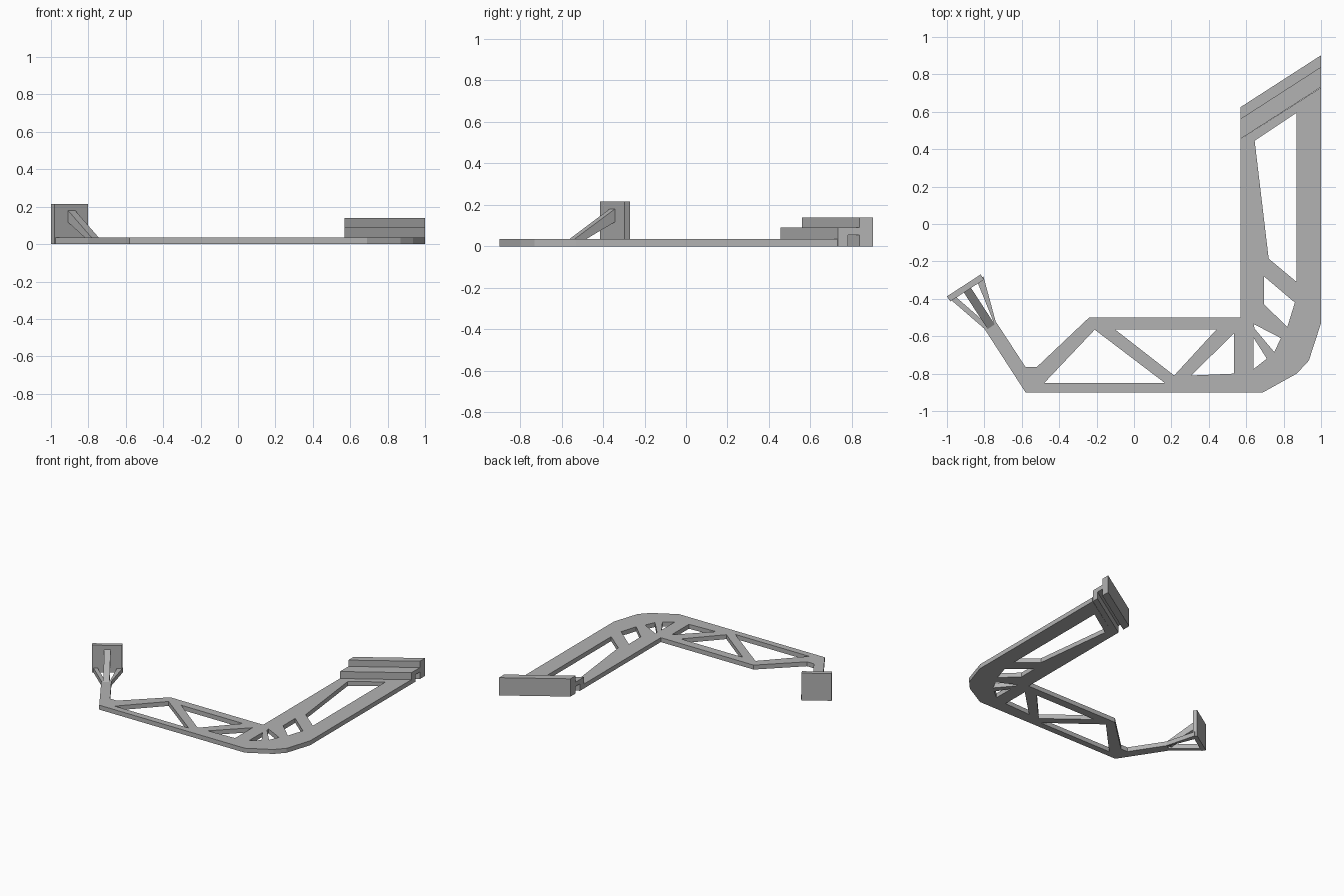
import bpy
import bmesh
from mathutils import Vector

cube = bpy.data.objects.get("Cube")
if cube:
    bpy.data.objects.remove(cube, do_unlink=True)

# Single grey plastic
grey = bpy.data.materials.new("grey plastic")
grey.use_nodes = True
colour = (0.45, 0.45, 0.45, 1)
grey.diffuse_color = colour
grey.node_tree.nodes["Principled BSDF"].inputs["Base Color"].default_value = colour

THICK = 0.035


def add_object(name, bm):
    bmesh.ops.recalc_face_normals(bm, faces=bm.faces)
    mesh = bpy.data.meshes.new(name)
    bm.to_mesh(mesh)
    bm.free()
    mesh.materials.append(grey)
    obj = bpy.data.objects.new(name, mesh)
    bpy.context.collection.objects.link(obj)
    return obj


def plate(name, outline, holes=(), height=THICK):
    """Flat plate on the ground with cut-out openings."""
    bm = bmesh.new()
    edges = []
    for loop in (outline, *holes):
        verts = [bm.verts.new((x, y, 0)) for x, y in loop]
        edges += [bm.edges.new((v, verts[i - 1])) for i, v in enumerate(verts)]
    bmesh.ops.triangle_fill(bm, edges=edges, use_beauty=True, normal=(0, 0, 1))
    bmesh.ops.dissolve_degenerate(bm, dist=0.0001, edges=bm.edges)
    solid = bmesh.ops.extrude_face_region(bm, geom=bm.faces[:], use_keep_orig=True)
    top = [g for g in solid["geom"] if isinstance(g, bmesh.types.BMVert)]
    bmesh.ops.translate(bm, verts=top, vec=(0, 0, height))
    return add_object(name, bm)


def sweep(name, profile, origin, along, across):
    """Profile of (distance, height) points, swept by the across vector."""
    bm = bmesh.new()
    origin, along, across = Vector(origin), Vector(along), Vector(across)
    face = bm.faces.new([bm.verts.new(origin + along * d + Vector((0, 0, z)))
                         for d, z in profile])
    new = bmesh.ops.extrude_face_region(bm, geom=[face], use_keep_orig=True)
    verts = [g for g in new["geom"] if isinstance(g, bmesh.types.BMVert)]
    bmesh.ops.translate(bm, verts=verts, vec=across)
    return add_object(name, bm)


# L-shaped truss frame with its forked arm
frame_outline = [
    (-0.58, -0.9), (0.69, -0.9), (0.87, -0.8), (0.935, -0.73), (1, -0.53),
    (1, 0.73), (0.57, 0.455), (0.57, -0.5), (-0.24, -0.5), (-0.52, -0.765),
    (-0.58, -0.765), (-0.74, -0.52), (-0.805, -0.28), (-0.985, -0.4),
    (-0.8, -0.56),
]
openings = [
    [(-0.21, -0.565), (-0.48, -0.85), (0.165, -0.85)],
    [(-0.1, -0.565), (0.44, -0.565), (0.215, -0.81)],
    [(0.535, -0.585), (0.535, -0.8), (0.305, -0.81)],
    [(0.64, -0.61), (0.64, -0.775), (0.71, -0.72)],
    [(0.64, -0.535), (0.785, -0.61), (0.75, -0.685), (0.645, -0.56)],
    [(0.695, -0.28), (0.86, -0.42), (0.82, -0.55), (0.695, -0.43)],
    [(0.645, 0.445), (0.87, 0.595), (0.87, -0.31), (0.72, -0.185)],
    [(-0.95, -0.392), (-0.835, -0.316), (-0.752, -0.52), (-0.778, -0.542)],
]
plate("truss_frame", frame_outline, openings)

# Stepped end block with a groove underneath, cut off flush with the frame sides
step_profile = [
    (0.455, 0), (0.455, 0.09), (0.56, 0.09), (0.56, 0.14), (0.625, 0.14),
    (0.625, 0), (0.56, 0), (0.56, 0.055), (0.505, 0.055), (0.505, 0),
]
sweep("stepped_end_block", step_profile, (0.57, 0, 0), (0, 1, 0), (0.43, 0.277, 0))

# Upright contact pad at the tip of the arm
plate("upright_pad", [(-1, -0.387), (-0.82, -0.27), (-0.802, -0.297),
                      (-0.982, -0.414)], height=0.215)

# Slanted brace from the arm up to the pad
brace_profile = [(-0.01, 0.19), (-0.01, 0.125), (0.18, 0.03), (0.2, 0.01), (0.245, 0.03)]
sweep("pad_brace", brace_profile, (-0.912, -0.363, 0),
      (0.545, -0.838, 0), (0.038, 0.025, 0))
